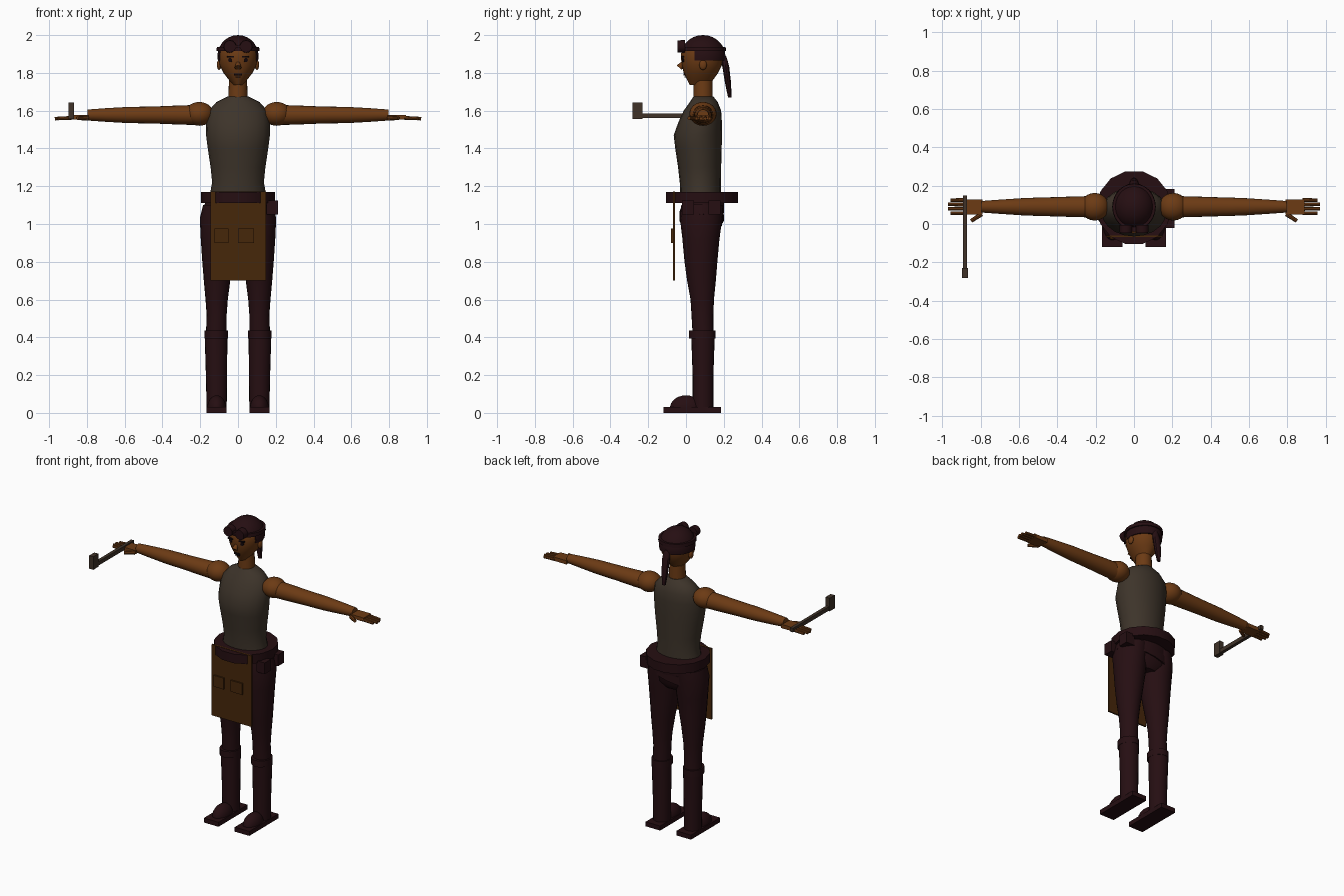
import bpy, bmesh, math
from mathutils import Vector, Matrix

if "Cube" in bpy.data.objects:
    bpy.data.objects.remove(bpy.data.objects["Cube"])

CY = 0.09  # body axis depth


def material(name, rgb):
    m = bpy.data.materials.new(name)
    m.diffuse_color = (*rgb, 1)
    m.use_nodes = True
    m.node_tree.nodes["Principled BSDF"].inputs["Base Color"].default_value = m.diffuse_color
    return m


SKIN = material("skin", (0.15, 0.043, 0.007))
CLOTH = material("grey cloth", (0.047, 0.034, 0.023))
DARK = material("dark maroon", (0.019, 0.0045, 0.006))
LEATHER = material("apron leather", (0.062, 0.020, 0.003))
METAL = material("tool metal", (0.050, 0.032, 0.021))
BLACK = material("near black", (0.006, 0.002, 0.003))


def finish(bm, name, mat, smooth=True):
    bmesh.ops.recalc_face_normals(bm, faces=bm.faces)
    me = bpy.data.meshes.new(name)
    bm.to_mesh(me)
    bm.free()
    ob = bpy.data.objects.new(name, me)
    bpy.context.collection.objects.link(ob)
    me.materials.append(mat)
    if smooth:
        bpy.ops.object.select_all(action='DESELECT')
        ob.select_set(True)
        bpy.context.view_layer.objects.active = ob
        bpy.ops.object.shade_smooth_by_angle(angle=math.radians(35))
    return ob


def loft(name, rings, mat, axis='Z', sides=20):
    """Rings are (centre, radius a, radius b); ellipses face along the axis."""
    bm = bmesh.new()
    loops = []
    for c, a, b in rings:
        loop = []
        for i in range(sides):
            t = 2 * math.pi * i / sides
            u, v = a * math.cos(t), b * math.sin(t)
            off = Vector((u, v, 0)) if axis == 'Z' else Vector((0, u, v))
            loop.append(bm.verts.new(Vector(c) + off))
        loops.append(loop)
    for p, q in zip(loops, loops[1:]):
        for i in range(sides):
            j = (i + 1) % sides
            bm.faces.new((p[i], p[j], q[j], q[i]))
    bm.faces.new(loops[0])
    bm.faces.new(loops[-1])
    return finish(bm, name, mat)


def box(name, x, y, z, mat):
    """Box from (low, high) ranges."""
    lo, hi = zip(sorted(x), sorted(y), sorted(z))
    bm = bmesh.new()
    bmesh.ops.create_cube(bm, size=1)
    for v in bm.verts:
        v.co = Vector([lo[k] + (v.co[k] + 0.5) * (hi[k] - lo[k]) for k in range(3)])
    return finish(bm, name, mat, False)


def ball(name, c, r, mat, cuts=()):
    """Ellipsoid, keeping only the side each cut (point, normal) points to."""
    bm = bmesh.new()
    bmesh.ops.create_uvsphere(bm, u_segments=24, v_segments=14, radius=1,
                              matrix=Matrix.Translation(c) @ Matrix.Diagonal((*r, 1)))
    for p, n in cuts:
        geom = bm.verts[:] + bm.edges[:] + bm.faces[:]
        bmesh.ops.bisect_plane(bm, geom=geom, plane_co=p, plane_no=n, clear_inner=True)
        rim = [e for e in bm.edges if e.is_boundary]
        bmesh.ops.holes_fill(bm, edges=rim)
    return finish(bm, name, mat)


def rod(name, p, q, r1, r2, mat, sides=12):
    p, q = Vector(p), Vector(q)
    d = q - p
    m = Matrix.Translation((p + q) / 2) @ d.to_track_quat('Z', 'Y').to_matrix().to_4x4()
    bm = bmesh.new()
    bmesh.ops.create_cone(bm, cap_ends=True, segments=sides, radius1=r1, radius2=r2,
                          depth=d.length, matrix=m)
    return finish(bm, name, mat)


# Torso and neck: height, half width, front and back depth
torso = [(1.15, .15, -.03, .185), (1.22, .137, -.033, .185), (1.30, .145, -.042, .186),
         (1.40, .160, -.057, .189), (1.47, .169, -.065, .19), (1.54, .168, -.04, .19),
         (1.60, .155, -.012, .186), (1.645, .115, .02, .168), (1.675, .055, .04, .145)]
loft("torso", [((0, (f + b) / 2, z), w, (b - f) / 2) for z, w, f, b in torso], CLOTH)
loft("neck", [((0, CY, 1.64), .052, .052), ((0, CY, 1.76), .048, .05)], SKIN)

# Head
head = [(1.735, .025, .02, .125), (1.765, .05, .005, .145), (1.80, .077, -.012, .17),
        (1.84, .098, -.022, .19), (1.88, .104, -.027, .198), (1.92, .101, -.024, .197),
        (1.955, .083, 0, .178), (1.98, .05, .035, .145)]
loft("head", [((0, (f + b) / 2, z), w, (b - f) / 2) for z, w, f, b in head], SKIN, sides=24)
rod("nose", (0, -.01, 1.86), (0, -.036, 1.828), .008, .018, SKIN)
box("mouth", (-.02, .02), (-.014, -.006), (1.787, 1.797), BLACK)
box("lower_lip", (-.014, .014), (-.009, 0), (1.776, 1.782), BLACK)

# Hair cap and ponytail
hc, hr = (0, CY, 1.888), (.109, .119, .112)
ball("hair_top", hc, hr, DARK, [((0, 0, 1.915), (0, 0, 1))])
ball("hair_back", hc, hr, DARK, [((0, 0, 1.865), (0, 0, 1)), ((0, .045, 0), (0, 1, 0))])
loft("ponytail", [((0, .232, 1.67), .012, .010), ((0, .222, 1.75), .022, .017),
                  ((0, .211, 1.83), .026, .019), ((0, .202, 1.87), .022, .018),
                  ((0, .200, 1.89), .01, .012)], DARK, sides=10)

# Goggles
loft("goggle_strap", [((0, CY, 1.915), .114, .122), ((0, CY, 1.938), .112, .120)], DARK, sides=24)
box("goggle_bridge", (-.02, .02), (-.04, -.015), (1.932, 1.946), DARK)

# Belts, hips and apron
loft("waist_belt", [((0, .085, 1.11), .195, .195), ((0, .085, 1.17), .195, .195)], DARK, sides=14)
loft("hips", [((0, CY, .95), .10, .07), ((0, CY, .99), .165, .10), ((0, CY, 1.06), .185, .11),
              ((0, CY, 1.16), .165, .115)], DARK)
sling = loft("hip_belt", [((0, 0, -.028), .20, .118), ((0, 0, .028), .195, .116)], DARK)
sling.location = (-.003, .083, 1.045)
sling.rotation_euler = (0, math.radians(-10), 0)
for n, y in enumerate((.01, .15)):
    box(f"belt_pouch_{n}", (.15, .212), (y - .032, y + .032), (1.05, 1.125), DARK)
box("apron", (-.145, .148), (-.069, -.059), (.70, 1.172), LEATHER)
for n, (a, b) in enumerate(((-.125, -.05), (0, .085))):
    box(f"apron_pocket_{n}", (a, b), (-.079, -.066), (.90, .975), LEATHER)

# Parts repeated on both sides
for side, s in (("right", -1), ("left", 1)):
    # Face details
    rod(f"{side}_eye", (s * .04, -.012, 1.868), (s * .042, -.019, 1.868), .011, .011, BLACK)
    box(f"{side}_brow", (s * .022, s * .058), (-.026, -.01), (1.882, 1.890), BLACK)
    ball(f"{side}_ear", (s * .10, CY, 1.842), (.012, .02, .026), SKIN)
    rod(f"{side}_goggle_lens", (s * .043, -.005, 1.94), (s * .043, -.046, 1.94), .034, .032, DARK, 14)
    # Leg with trouser, cuff and boot
    leg = [(.40, .115, .055, .09, .054), (.52, .113, .053, .087, .058), (.60, .113, .059, .086, .062),
           (.70, .111, .070, .082, .076), (.80, .106, .083, .079, .087), (.92, .101, .096, .079, .098),
           (1.03, .101, .101, .080, .112), (1.10, .095, .09, .085, .11)]
    loft(f"{side}_leg", [((s * x, y, z), a, b) for z, x, a, y, b in leg], DARK)
    loft(f"{side}_boot_shaft", [((s * .113, CY, .02), .053, .055), ((s * .114, CY, .2), .056, .055),
                                ((s * .116, CY, .40), .06, .062)], DARK)
    loft(f"{side}_boot_cuff", [((s * .116, .085, .395), .062, .070),
                               ((s * .116, .085, .437), .062, .070)], DARK)
    box(f"{side}_sole", (s * .06, s * .167), (-.12, .186), (0, .03), DARK)
    ball(f"{side}_toe", (s * .113, .0, .025), (.05, .085, .068), DARK, [((0, 0, .01), (0, 0, 1))])
    # Arm
    ball(f"{side}_shoulder", (s * .205, CY, 1.583), (.075, .072, .063), SKIN)
    arm = [(.20, .056, .053), (.30, .054, .051), (.42, .050, .046), (.50, .048, .044),
           (.58, .045, .043), (.70, .037, .036), (.797, .030, .029)]
    loft(f"{side}_arm", [((s * x, CY, 1.577), a, b) for x, a, b in arm], SKIN, 'X')
    # Hand
    box(f"{side}_palm", (s * .79, s * .89), (.05, .128), (1.553, 1.578), SKIN)
    for n in range(4):
        y = .056 + n * .023
        tip = .97 if n in (1, 2) else .957
        rod(f"{side}_finger_{n}", (s * .88, y, 1.562), (s * tip, y, 1.558), .010, .009, SKIN, 8)
    rod(f"{side}_thumb", (s * .795, .052, 1.56), (s * .85, .016, 1.56), .012, .010, SKIN, 8)

# Hammer held in the right hand
box("hammer_handle", (-.892, -.871), (-.24, .15), (1.56, 1.586), METAL)
box("hammer_head", (-.897, -.867), (-.283, -.23), (1.556, 1.643), METAL)
